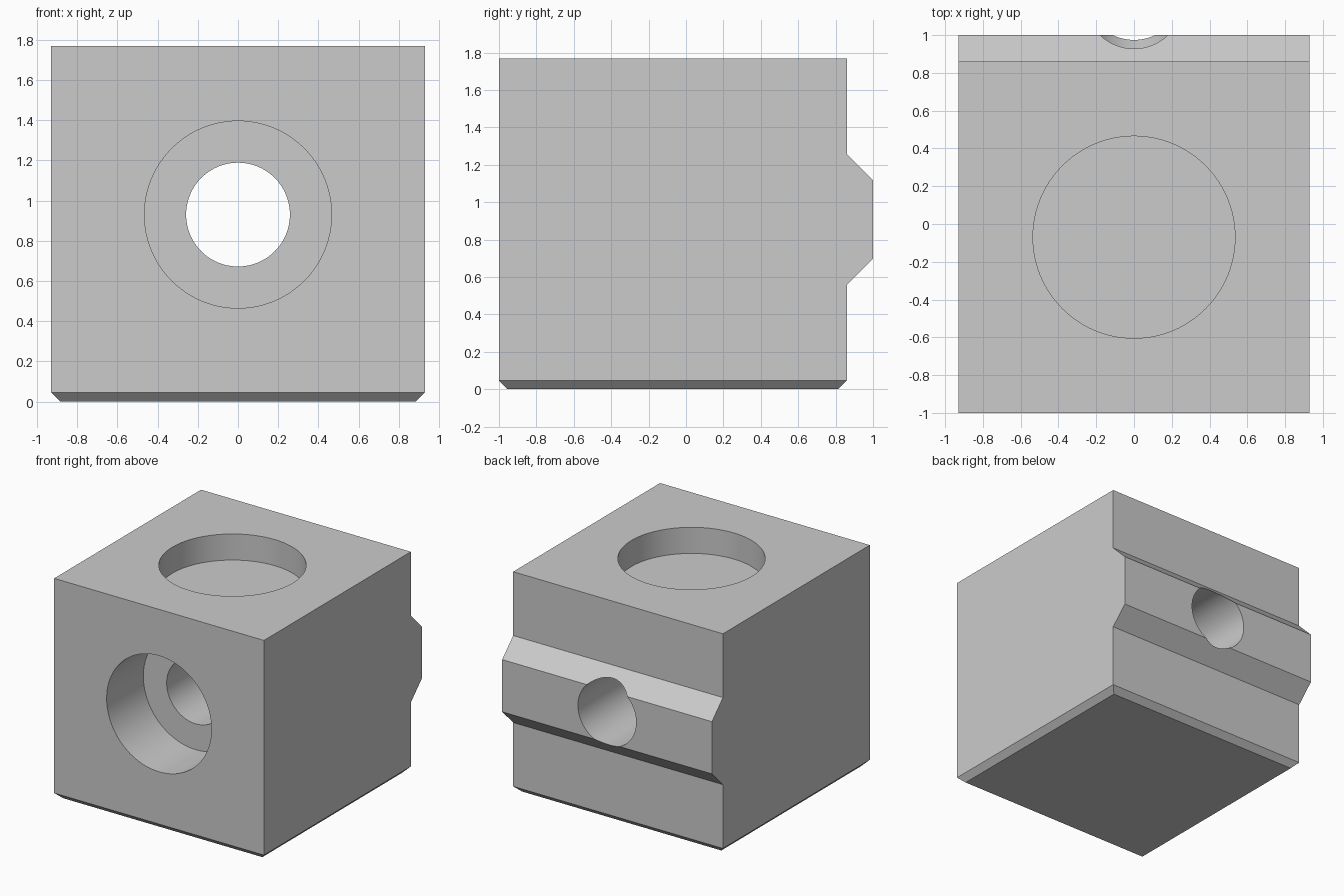
import bpy
import bmesh
from math import radians
from mathutils import Vector

U = 2 / 43          # size of one design unit
HALF = 20           # half the block width
HEIGHT = 38
BORE_Z = 20

cube = bpy.data.objects.get("Cube")
if cube:
    bpy.data.objects.remove(cube, do_unlink=True)

grey = bpy.data.materials.new("mid grey")
grey.use_nodes = True
colour = (0.6, 0.6, 0.6, 1)
grey.diffuse_color = colour
grey.node_tree.nodes["Principled BSDF"].inputs["Base Color"].default_value = colour

# Block: side profile with the dovetail-like rear rib, extruded across x
front, back, rib = -21.5, 18.5, 21.5
profile = [(front, 0), (back, 0), (back, 12), (rib, 15), (rib, 24),
           (back, 27), (back, HEIGHT), (front, HEIGHT)]
bm = bmesh.new()
face = bm.faces.new([bm.verts.new((-HALF * U, y * U, z * U)) for y, z in profile])
grown = bmesh.ops.extrude_face_region(bm, geom=[face])["geom"]
bmesh.ops.translate(bm, vec=Vector((2 * HALF * U, 0, 0)),
                    verts=[g for g in grown if isinstance(g, bmesh.types.BMVert)])
# Chamfer round the base
base_edges = [e for e in bm.edges if all(v.co.z < 0.001 for v in e.verts)]
bmesh.ops.bevel(bm, geom=base_edges, offset=U, offset_type='OFFSET',
                segments=1, affect='EDGES')
bmesh.ops.recalc_face_normals(bm, faces=bm.faces)
mesh = bpy.data.meshes.new("mount_block")
bm.to_mesh(mesh)
bm.free()
block = bpy.data.objects.new("mount_block", mesh)
bpy.context.collection.objects.link(block)
mesh.materials.append(grey)


def cut_cylinder(name, radius, start, end):
    """Cut a round hole between two points given in design units."""
    a, b = Vector(start) * U, Vector(end) * U
    bpy.ops.mesh.primitive_cylinder_add(
        vertices=96, radius=radius * U, depth=(b - a).length, location=(a + b) / 2,
        rotation=(b - a).to_track_quat('Z', 'Y').to_euler())
    cutter = bpy.context.object
    cutter.name = name
    cutter.data.materials.append(grey)
    mod = block.modifiers.new(name, 'BOOLEAN')
    mod.operation = 'DIFFERENCE'
    mod.solver = 'EXACT'
    mod.object = cutter
    bpy.context.view_layer.objects.active = block
    bpy.ops.object.modifier_apply(modifier=mod.name)
    bpy.data.objects.remove(cutter, do_unlink=True)


# Through bore, front counterbore and shallow top pocket
cut_cylinder("through_bore", 5.55, (0, front - 2, BORE_Z), (0, rib + 2, BORE_Z))
cut_cylinder("counterbore", 10, (0, front - 2, BORE_Z), (0, front + 10, BORE_Z))
cut_cylinder("top_pocket", 11.5, (0, -1.5, HEIGHT - 4.5), (0, -1.5, HEIGHT + 2))

# Smooth bores, sharp edges
bpy.ops.object.select_all(action='DESELECT')
block.select_set(True)
bpy.context.view_layer.objects.active = block
bpy.ops.object.shade_smooth_by_angle(angle=radians(30))
